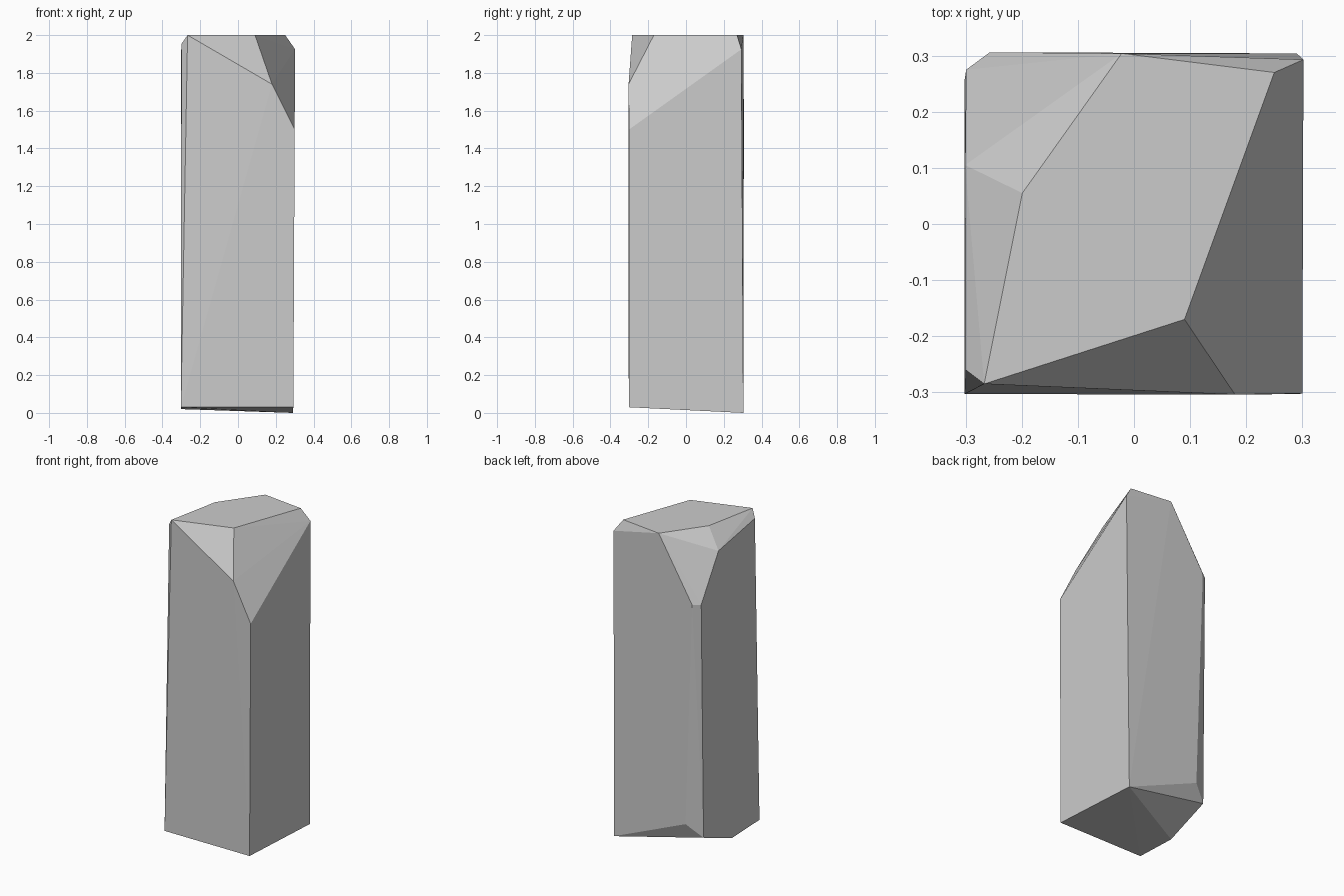
import bpy
import bmesh
import math

# Remove the default object
default = bpy.data.objects.get("Cube")
if default:
    bpy.data.objects.remove(default, do_unlink=True)


def make_material(name, color):
    mat = bpy.data.materials.new(name)
    mat.use_nodes = True
    mat.diffuse_color = color
    mat.node_tree.nodes["Principled BSDF"].inputs["Base Color"].default_value = color
    return mat


def convex_stone(name, rings, mat):
    """Wrap the given corner rings in a convex, flat-faced block."""
    bm = bmesh.new()
    for ring in rings:
        for corner in ring:
            bm.verts.new(corner)
    hull = bmesh.ops.convex_hull(bm, input=bm.verts[:])
    inside = [v for v in hull["geom_interior"] if isinstance(v, bmesh.types.BMVert)]
    bmesh.ops.delete(bm, geom=inside, context="VERTS")
    # Merge nearly coplanar triangles into broad facets
    bmesh.ops.dissolve_limit(bm, angle_limit=math.radians(0.3),
                             verts=bm.verts[:], edges=bm.edges[:])
    bmesh.ops.recalc_face_normals(bm, faces=bm.faces[:])
    mesh = bpy.data.meshes.new(name)
    bm.to_mesh(mesh)
    bm.free()
    mesh.materials.append(mat)
    obj = bpy.data.objects.new(name, mesh)
    bpy.context.scene.collection.objects.link(obj)
    return obj


# Sloping underside
base = [(-0.302, -0.303, 0.03), (0.293, -0.303, 0.03),
        (0.29, 0.304, 0.0), (-0.302, -0.03, 0.02)]

# Bevelled corner at the back left, low and high
corner_bevel = [(-0.302, 0.256, 0.13), (-0.21, 0.305, 0.21),
                (-0.299, 0.275, 1.61), (-0.257, 0.306, 1.61)]

# Shoulder where the sides break into the chipped top
shoulder = [(0.3, -0.302, 1.5), (0.18, -0.304, 1.74),
            (-0.3, -0.26, 1.953), (-0.301, 0.105, 1.887),
            (0.302, 0.293, 1.925)]

# Flat top facet
crown = [(-0.267, -0.285, 2), (0.09, -0.17, 2), (0.25, 0.27, 2),
         (-0.022, 0.304, 2), (-0.199, 0.055, 2)]

stone = make_material("stone_grey", (0.6, 0.6, 0.6, 1))
convex_stone("stone_pillar", [base, corner_bevel, shoulder, crown], stone)
